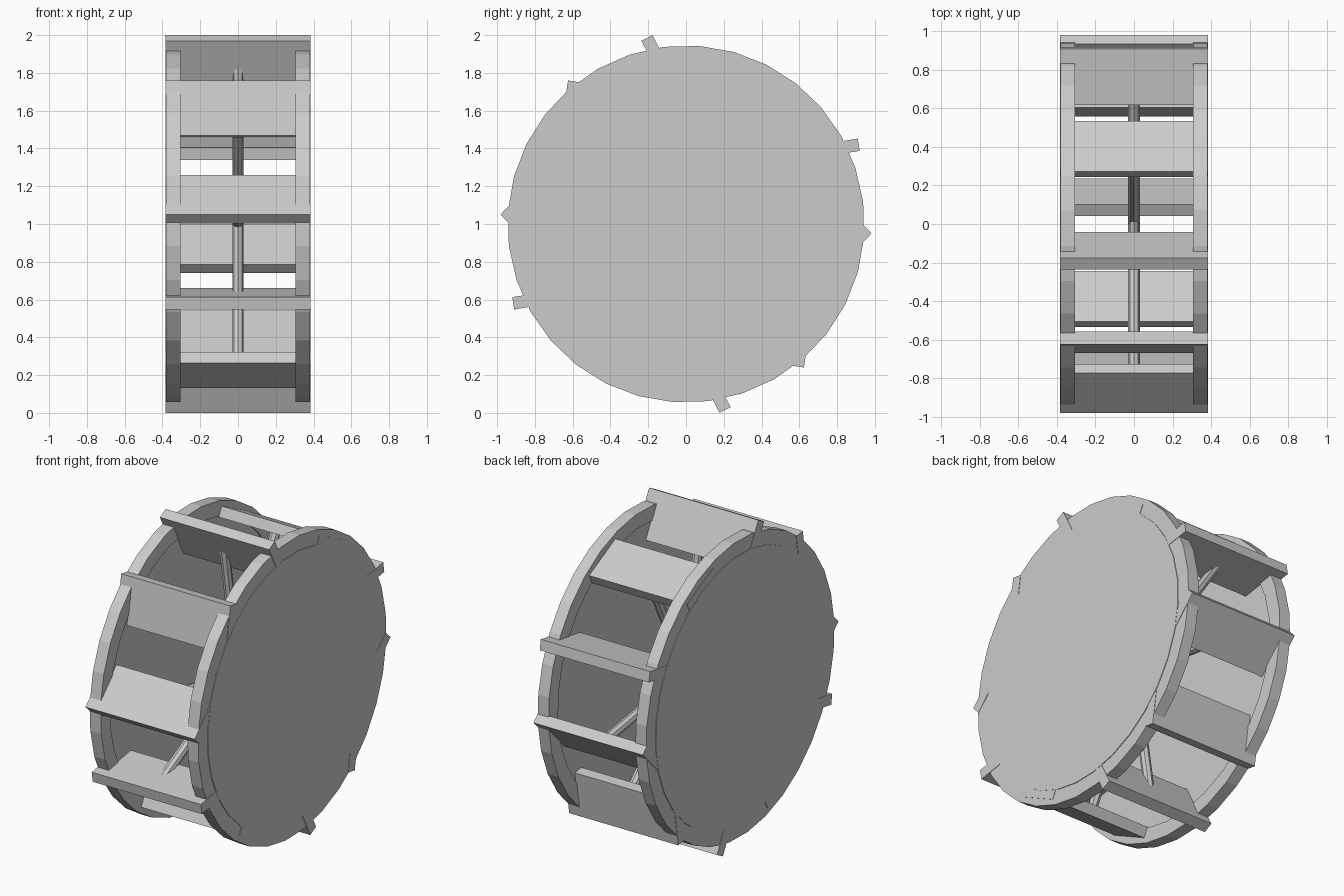
import bpy, bmesh, math
from mathutils import Matrix, Vector

if "Cube" in bpy.data.objects:
    bpy.data.objects.remove(bpy.data.objects["Cube"])

CENTRE = Vector((0, 0, 1))
AXIS = math.radians(63.25)     # angle of the wheel's symmetry line in the y-z plane
COUNT = 10
SIDES = 32

grey = bpy.data.materials.new("plain_grey")
grey.diffuse_color = (0.6, 0.6, 0.6, 1)
grey.use_nodes = True
grey.node_tree.nodes["Principled BSDF"].inputs["Base Color"].default_value = grey.diffuse_color


def finish(name, bm):
    bmesh.ops.recalc_face_normals(bm, faces=bm.faces)
    mesh = bpy.data.meshes.new(name)
    bm.to_mesh(mesh)
    bm.free()
    mesh.materials.append(grey)
    obj = bpy.data.objects.new(name, mesh)
    bpy.context.collection.objects.link(obj)
    return obj


def direction(a):
    return Vector((0, math.cos(a), math.sin(a)))


def circle(bm, x, r):
    return [bm.verts.new(CENTRE + Vector((x, 0, 0)) + r * direction(AXIS + math.tau * i / SIDES))
            for i in range(SIDES)]


def bridge(bm, a, b):
    for i in range(SIDES):
        j = (i + 1) % SIDES
        bm.faces.new((a[i], a[j], b[j], b[i]))


def rim(name, x0, x1, r_out, r_in):
    bm = bmesh.new()
    loops = [circle(bm, x, r) for x, r in ((x0, r_out), (x1, r_out), (x1, r_in), (x0, r_in))]
    for i in range(4):
        bridge(bm, loops[i], loops[(i + 1) % 4])
    finish(name, bm)


def disc(name, x0, x1, r):
    bm = bmesh.new()
    a, b = circle(bm, x0, r), circle(bm, x1, r)
    bridge(bm, a, b)
    bm.faces.new(a)
    bm.faces.new(b)
    finish(name, bm)


# side walls: outer rim plus filled disc, on both sides
for side, s in (("left", -1), ("right", 1)):
    rim(side + "_rim", s * 0.305, s * 0.381, 0.945, 0.85)
    disc(side + "_disc", s * 0.312, s * 0.385, 0.853)

for k in range(COUNT):
    a = AXIS + math.tau * k / COUNT
    # paddle: its board turns opposite to its position round the wheel
    tilt = AXIS + math.pi / 2 - math.tau * k / COUNT
    bm = bmesh.new()
    bmesh.ops.create_cube(bm, size=1, matrix=(
        Matrix.Translation(CENTRE + 0.865 * direction(a))
        @ Matrix.Rotation(tilt, 4, 'X')
        @ Matrix.Diagonal((0.767, 0.295, 0.066, 1))))
    finish(f"paddle_{k + 1}", bm)

    # spoke: thin rod from the hub point to the paddle
    bm = bmesh.new()
    bmesh.ops.create_cone(bm, cap_ends=True, segments=8, radius1=0.03, radius2=0.03, depth=0.86,
                          matrix=Matrix.Translation(CENTRE + 0.43 * direction(a))
                          @ Matrix.Rotation(a - math.pi / 2, 4, 'X'))
    finish(f"spoke_{k + 1}", bm)
